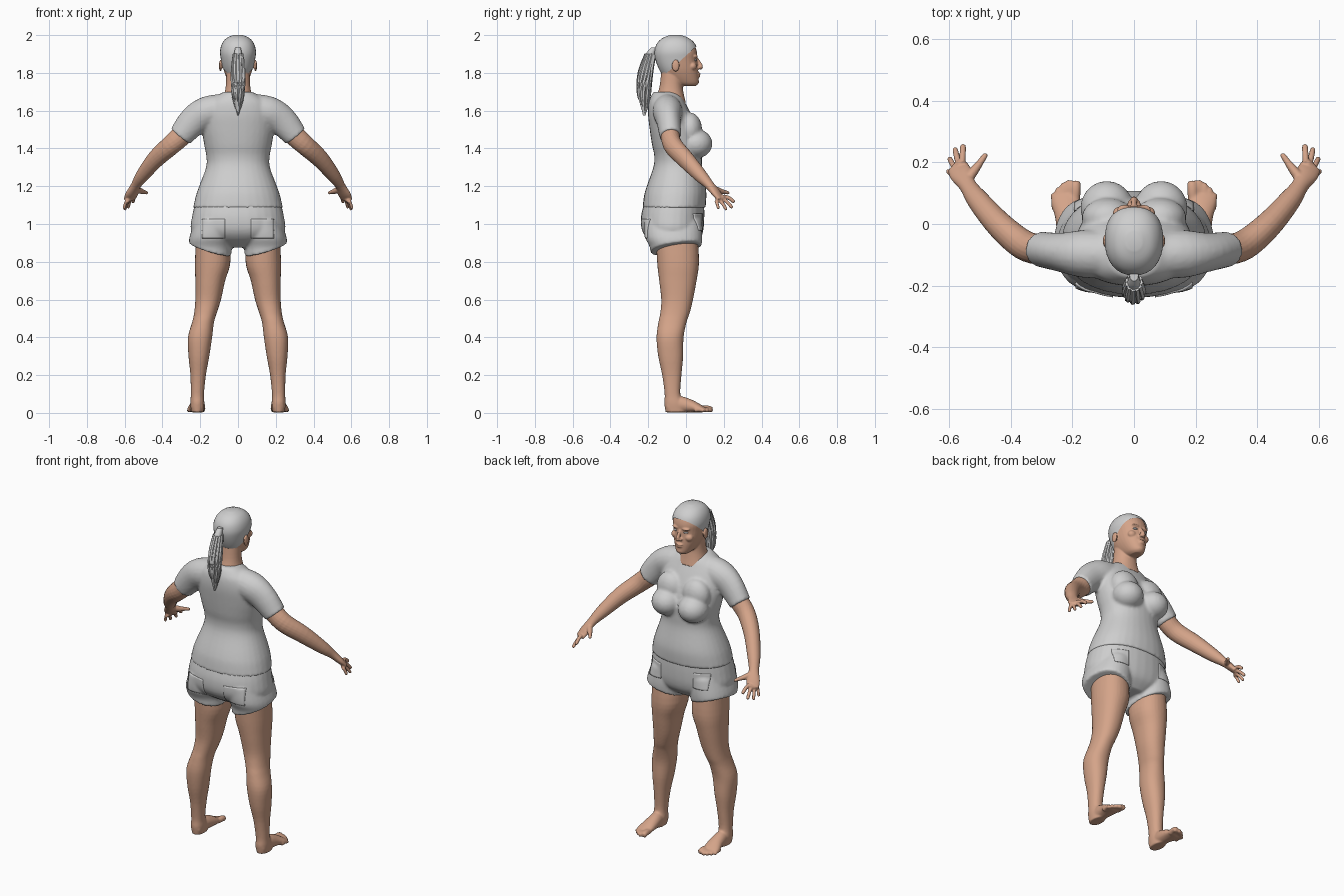
import bpy, bmesh, math, random
from mathutils import Vector, Matrix

random.seed(4)
cube = bpy.data.objects.get("Cube")
if cube:
    bpy.data.objects.remove(cube, do_unlink=True)


def material(name, rgb):
    m = bpy.data.materials.new(name)
    m.use_nodes = True
    m.diffuse_color = (*rgb, 1)
    node = next(n for n in m.node_tree.nodes if n.type == 'BSDF_PRINCIPLED')
    node.inputs["Base Color"].default_value = (*rgb, 1)
    return m


SKIN = material("warm skin", (0.66, 0.37, 0.25))
GREY = material("light grey", (0.62, 0.62, 0.62))


def smooth_path(rows, steps=4):
    """Catmull-Rom interpolation of tuples of numbers."""
    rows = [Vector(r) for r in rows]
    out = []
    for i in range(len(rows) - 1):
        a, b, c, d = rows[max(i - 1, 0)], rows[i], rows[i + 1], rows[min(i + 2, len(rows) - 1)]
        for k in range(steps):
            t = k / steps
            out.append(b + (c - a) * (t / 2) + (a * 2 - b * 5 + c * 4 - d) * (t * t / 2)
                       + (b * 3 - a - c * 3 + d) * (t ** 3 / 2))
    return out + [rows[-1]]


def skin_rings(bm, rings):
    loops = [[bm.verts.new(p) for p in ring] for ring in rings]
    n = len(loops[0])
    for a, b in zip(loops, loops[1:]):
        for i in range(n):
            bm.faces.new((a[i], a[(i + 1) % n], b[(i + 1) % n], b[i]))
    bm.faces.new(loops[0])
    bm.faces.new(loops[-1])


def stack(bm, rows, cx=0, grow=0, lift=0, power=2.2, n=32):
    """Horizontal sections: z, back y, front y, half width, optional x centre."""
    rings = []
    for r in smooth_path(rows):
        x = r[4] if len(r) > 4 else cx
        ring = []
        for i in range(n):
            c, s = math.cos(math.tau * i / n), math.sin(math.tau * i / n)
            u, v = [math.copysign(abs(k) ** (2 / power), k) for k in (c, s)]
            ring.append((x + u * (abs(r[3]) + grow),
                         (r[1] + r[2]) / 2 + v * (abs(r[2] - r[1]) / 2 + grow), r[0] + lift))
        rings.append(ring)
    skin_rings(bm, rings)


def limb(bm, rows, n=20):
    """Sections across a path: x, y, z, side radius, upright radius."""
    pts = smooth_path(rows)
    rings = []
    for i, p in enumerate(pts):
        t = (pts[min(i + 1, len(pts) - 1)] - pts[max(i - 1, 0)]).to_3d()
        t = Vector(t[:3]).normalized()
        side = t.cross(Vector((0, 0, 1))).normalized()
        up = side.cross(t)
        rings.append([Vector(p[:3]) + side * math.cos(math.tau * k / n) * p[3]
                      + up * math.sin(math.tau * k / n) * p[4] for k in range(n)])
    skin_rings(bm, rings)


def digit(bm, a, b, r, droop=0.0):
    """Finger or toe with a rounded tip."""
    a, b = Vector(a), Vector(b)
    m = (a + b) / 2 + Vector((0, 0, droop))
    limb(bm, [(*a, r, r), (*m, r, r), (*b.lerp(m, .15), r * .9, r * .9), (*b, r * .4, r * .4)], 12)


def blob(bm, centre, size):
    mat = Matrix.Translation(centre) @ Matrix.Diagonal((*size, 1))
    bmesh.ops.create_uvsphere(bm, u_segments=24, v_segments=16, radius=1, matrix=mat)


def finish(bm, name, mat, mirror=False, voxel=0, relax=4, angle=50):
    bmesh.ops.recalc_face_normals(bm, faces=bm.faces)
    me = bpy.data.meshes.new(name)
    bm.to_mesh(me)
    bm.free()
    ob = bpy.data.objects.new(name, me)
    bpy.context.collection.objects.link(ob)
    me.materials.append(mat)
    bpy.ops.object.select_all(action='DESELECT')
    ob.select_set(True)
    bpy.context.view_layer.objects.active = ob
    if voxel:
        bpy.ops.object.shade_smooth()
    else:
        bpy.ops.object.shade_smooth_by_angle(angle=math.radians(angle))
    if mirror:
        ob.modifiers.new("mirror", 'MIRROR').use_mirror_merge = False
    if voxel:
        rm = ob.modifiers.new("blend", 'REMESH')
        rm.mode, rm.voxel_size, rm.use_smooth_shade = 'VOXEL', voxel, True
        sm = ob.modifiers.new("relax", 'SMOOTH')
        sm.factor, sm.iterations = 0.5, relax
    return ob


# Head, neck and facial features
skull = [(1.73, -.02, .05, .025), (1.745, -.07, .066, .044), (1.78, -.115, .067, .063),
         (1.82, -.14, .064, .077), (1.87, -.158, .059, .086), (1.91, -.162, .058, .09),
         (1.95, -.15, .043, .08), (1.98, -.12, .01, .056), (1.996, -.08, -.03, .02)]
bm = bmesh.new()
stack(bm, skull)
stack(bm, [(1.64, -.165, .0, .09), (1.69, -.15, -.012, .072), (1.74, -.138, -.018, .064),
           (1.82, -.13, -.01, .062)])
limb(bm, [(0, .056, 1.875, .008, .008), (0, .072, 1.85, .009, .01), (0, .08, 1.832, .012, .011),
          (0, .072, 1.82, .01, .006)])
blob(bm, (.012, .068, 1.827), (.009, .011, .008))
blob(bm, (0, .064, 1.795), (.024, .013, .007))
blob(bm, (0, .062, 1.783), (.021, .014, .007))
blob(bm, (0, .055, 1.753), (.024, .014, .014))
blob(bm, (.03, .047, 1.888), (.026, .016, .008))
blob(bm, (.043, .035, 1.835), (.026, .022, .022))
blob(bm, (.093, -.055, 1.838), (.008, .021, .031))
finish(bm, "head_and_neck", SKIN, True, .004)

# Eyes
bm = bmesh.new()
blob(bm, (.032, .048, 1.868), (.015, .011, .006))
finish(bm, "eyes", GREY, True)

# Swept-back hair, trimmed along a sloping hairline
bm = bmesh.new()
stack(bm, skull, grow=.005, lift=.004)
bmesh.ops.bisect_plane(bm, geom=bm.verts[:] + bm.edges[:] + bm.faces[:], plane_co=(0, .06, 1.945),
                       plane_no=(0, -.9, 1), clear_inner=True)
finish(bm, "hair", GREY)

# Ponytail with loose strands
tail = [(1.935, -.185, -.15, .014), (1.9, -.213, -.165, .021), (1.82, -.245, -.177, .03),
        (1.75, -.256, -.185, .031), (1.68, -.252, -.192, .025), (1.62, -.238, -.202, .014),
        (1.575, -.228, -.215, .003)]
bm = bmesh.new()
stack(bm, tail, n=14)
for k in range(11):
    a = math.tau * k / 11
    stop = random.uniform(1.59, 1.66)
    rows = []
    for z, y0, y1, rx in tail[1:]:
        z = max(z, stop - (1.62 - z) * .3)
        thick = .009 if z > 1.67 else .004
        rows.append((math.cos(a) * rx, (y0 + y1) / 2 + math.sin(a) * (y1 - y0) * .47, z, thick, thick))
    rows = [r for i, r in enumerate(rows) if i == 0 or r[2] < rows[i - 1][2] - .002]
    limb(bm, rows, 5)
finish(bm, "ponytail", GREY, angle=30)

# Shirt: torso, bust and short sleeves
bm = bmesh.new()
stack(bm, [(1.085, -.23, .104, .238), (1.15, -.222, .108, .223), (1.2, -.208, .104, .206),
           (1.3, -.173, .086, .169), (1.36, -.168, .085, .168), (1.42, -.18, .083, .179),
           (1.5, -.192, .062, .19), (1.58, -.201, .028, .185), (1.64, -.198, -.003, .16),
           (1.675, -.186, -.022, .118), (1.7, -.172, -.05, .076)])
blob(bm, (.088, .052, 1.425), (.086, .088, .078))
blob(bm, (.085, .02, 1.5), (.085, .065, .09))
limb(bm, [(.06, -.1, 1.61, .075, .08), (.16, -.097, 1.592, .078, .085), (.235, -.092, 1.545, .064, .08),
          (.305, -.082, 1.465, .057, .065)])
finish(bm, "shirt", GREY, True, .009, 3)

# Arms and hands
bm = bmesh.new()
limb(bm, [(.23, -.09, 1.54, .05, .055), (.3, -.084, 1.468, .05, .056), (.36, -.067, 1.413, .049, .053),
          (.435, -.005, 1.345, .044, .048), (.505, .075, 1.258, .036, .036),
          (.54, .125, 1.205, .028, .024), (.562, .163, 1.16, .037, .019), (.575, .187, 1.13, .034, .013)])
limb(bm, [(.56, .2, 1.145, .013, .013), (.576, .182, 1.133, .016, .015), (.59, .16, 1.122, .012, .012)])
knuckle_a, knuckle_b = Vector((.558, .2, 1.147)), Vector((.588, .158, 1.122))
tips = [(.555, .257, 1.115), (.582, .246, 1.085), (.6, .215, 1.074), (.605, .172, 1.08)]
for i, tip in enumerate(tips):
    digit(bm, knuckle_a.lerp(knuckle_b, i / 3), tip, .0105 - .0006 * i, .006)
limb(bm, [(.545, .14, 1.19, .018, .018), (.518, .175, 1.176, .015, .016), (.498, .202, 1.17, .011, .011),
          (.484, .222, 1.165, .009, .009), (.479, .229, 1.163, .004, .004)], 12)
finish(bm, "arms", SKIN, True, .004, 3)

# Shorts with a slanted hem on each leg
bm = bmesh.new()
stack(bm, [(.78, -.185, .08, .105, .14), (.87, -.19, .082, .113, .146), (.93, -.215, .086, .116, .141),
           (1.02, -.22, .08, .1, .125)])
bmesh.ops.recalc_face_normals(bm, faces=bm.faces)
cut = bmesh.ops.bisect_plane(bm, geom=bm.verts[:] + bm.edges[:] + bm.faces[:],
                             plane_co=(.145, -.06, .867), plane_no=(-.3, -.15, 1), clear_inner=True)
bmesh.ops.holes_fill(bm, edges=[e for e in bm.edges if e.is_boundary])
stack(bm, [(1.11, -.222, .096, .228), (1.04, -.238, .097, .243), (.97, -.234, .092, .25),
           (.92, -.2, .075, .215), (.875, -.13, .03, .1)])
shorts = finish(bm, "shorts", GREY, True, .008, 3)

# Patch pockets laid on the shorts
for name, x, z, w, h, side in (("back_pockets", .128, .975, .06, .05, -1),
                               ("front_pockets", .15, 1.01, .042, .045, 1)):
    bm = bmesh.new()
    place = (Matrix.Translation((x, side * .35, z)) @ Matrix.Rotation(math.pi / 2, 4, 'X')
             @ Matrix.Diagonal((w, h, 1, 1)))
    bmesh.ops.create_grid(bm, x_segments=12, y_segments=12, size=1, matrix=place)
    ob = finish(bm, name, GREY, True)
    sw = ob.modifiers.new("lay_on", 'SHRINKWRAP')
    sw.target, sw.wrap_method, sw.use_project_y = shorts, 'PROJECT', True
    sw.use_positive_direction, sw.use_negative_direction = side < 0, side > 0
    so = ob.modifiers.new("cloth", 'SOLIDIFY')
    so.thickness, so.offset = .009, 0

# Legs, feet and toes
bm = bmesh.new()
stack(bm, [(.95, -.16, .06, .085, .135), (.8, -.153, .069, .094, .134), (.7, -.142, .056, .079, .147),
           (.6, -.131, .037, .068, .158), (.53, -.136, .02, .06, .172), (.48, -.146, .003, .058, .185),
           (.4, -.156, -.013, .064, .201), (.3, -.147, -.015, .055, .207), (.2, -.126, -.024, .041, .211),
           (.1, -.113, -.03, .035, .215), (.05, -.115, -.01, .037, .215), (.003, -.108, .0, .033, .215)])
limb(bm, [(.215, -.1, .03, .03, .028), (.215, -.04, .045, .035, .043), (.215, .02, .037, .041, .035),
          (.221, .07, .024, .047, .022), (.225, .098, .015, .044, .013)])
toes = [(.188, .14, .017), (.211, .143, .0125), (.229, .133, .012), (.246, .119, .0115), (.261, .101, .011)]
for x, y, r in toes:
    digit(bm, (x * .9 + .022, y - .055, r + .004), (x, y, r), r, .004)
finish(bm, "legs", SKIN, True, .006, 3)
